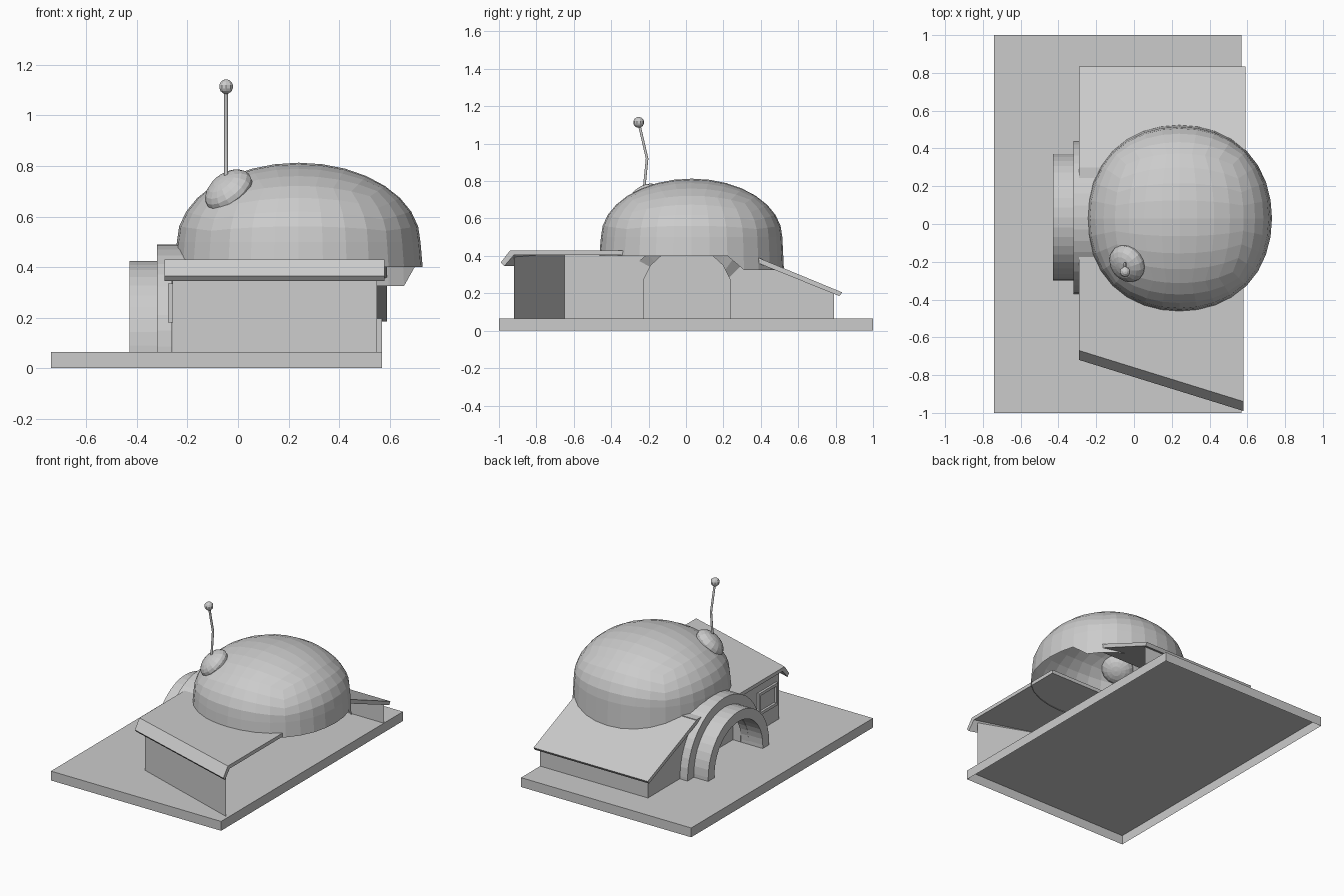
import bpy, bmesh
from math import sin, cos, tan, pi, sqrt
from mathutils import Vector

if "Cube" in bpy.data.objects:
    bpy.data.objects.remove(bpy.data.objects["Cube"])


def make(name, verts, faces):
    me = bpy.data.meshes.new(name)
    me.from_pydata([tuple(v) for v in verts], [], faces)
    ob = bpy.data.objects.new(name, me)
    bpy.context.collection.objects.link(ob)
    return ob


def from_bm(name, bm):
    ob = make(name, [], [])
    bm.to_mesh(ob.data)
    bm.free()
    return ob


def prism(name, bottom, top):
    """Closed solid between two matching outlines."""
    n = len(bottom)
    faces = [[i, (i + 1) % n, n + (i + 1) % n, n + i] for i in range(n)]
    ob = make(name, bottom + top, faces + [list(range(n))[::-1], list(range(n, 2 * n))])
    bm = bmesh.new()
    bm.from_mesh(ob.data)
    bmesh.ops.recalc_face_normals(bm, faces=bm.faces)
    bm.to_mesh(ob.data)
    bm.free()
    return ob


def slab(name, pts, z0, z1):
    return prism(name, [(x, y, z0) for x, y in pts], [(x, y, z1) for x, y in pts])


def box(name, x0, x1, y0, y1, z0, z1):
    return slab(name, [(x0, y0), (x1, y0), (x1, y1), (x0, y1)], z0, z1)


def arc(r, zc, yc=0.035, n=20):
    """Arch outline as (y, z), with short straight legs to the ground."""
    pts = [(yc - r * cos(pi * i / n), zc + r * sin(pi * i / n)) for i in range(n + 1)]
    return [(yc - r, G)] + pts + [(yc + r, G)]


G = 0.065

# ground plate, open underneath
base = box("base_plate", -0.74, 0.57, -1, 1, 0, G)
bm = bmesh.new()
bm.from_mesh(base.data)
bmesh.ops.delete(bm, geom=[f for f in bm.faces if f.normal.z < -0.9], context='FACES_ONLY')
bm.to_mesh(base.data)
bm.free()

# thin walls, right side left open
make("front_wall", [(-0.26, -0.65, G), (0.55, -0.92, G), (0.55, -0.92, 0.405), (-0.26, -0.65, 0.405)],
     [[0, 1, 2, 3]])
make("back_wall", [(0.57, 0.79, G), (-0.26, 0.79, G), (-0.26, 0.79, 0.205), (0.57, 0.79, 0.205)],
     [[0, 1, 2, 3]])
door = [(-0.23, G), (-0.23, 0.27), (-0.19, 0.35), (-0.13, 0.405),
        (0.14, 0.405), (0.2, 0.35), (0.24, 0.27), (0.24, G)]
left = [(-0.65, G)] + door[:4] + [(-0.65, 0.405)]
right = [(0.79, G), (0.79, 0.205), (0.29, 0.4)] + door[4:]
for name, pts in (("left_wall_front", left), ("left_wall_back", right)):
    make(name, [(-0.26, y, z) for y, z in pts], [list(range(len(pts)))])

# recessed doorway
n = len(door)
make("door_niche", [(-0.26, y, z) for y, z in door] + [(-0.2, y, z) for y, z in door],
     [[i, i + 1, n + i + 1, n + i] for i in range(n - 1)] + [list(range(n, 2 * n))])

# stepped entrance arches
def arch(name, x0, x1, ro, ri, zc):
    a, b = arc(ro, zc), arc(ri, zc)
    n = len(a)
    v = [(x, y, z) for x in (x0, x1) for ring in (a, b) for y, z in ring]
    f = []
    for i in range(n - 1):
        j = i + 1
        f += [[i, j, n + j, n + i], [2*n + i, 3*n + i, 3*n + j, 2*n + j],
              [i, 2*n + i, 2*n + j, j], [n + i, n + j, 3*n + j, 3*n + i]]
    f += [[0, n, 3*n, 2*n], [n - 1, 3*n - 1, 4*n - 1, 2*n - 1]]
    return make(name, v, f)

arch("outer_arch", -0.43, -0.32, 0.335, 0.265, 0.09)
inner = arch("inner_arch", -0.32, -0.2, 0.405, 0.265, 0.085)
for v in inner.data.vertices:
    if v.co.x > -0.3 and v.co.z < 0.4:
        v.co.x = -0.262

# window frame on the left wall
y0, y1, z0, z1, t = -0.62, -0.41, 0.18, 0.335, 0.02
box("window_sill", -0.276, -0.258, y0, y1, z0, z0 + t)
box("window_head", -0.276, -0.258, y0, y1, z1 - t, z1)
for i, y in enumerate((y0, y1 - t)):
    box(f"window_jamb_{i}", -0.276, -0.258, y, y + t, z0 + t, z1 - t)

# flat roof, folded eave and sloping back roof
slab("flat_roof", [(-0.29, -0.67), (0.58, -0.94), (0.58, -0.13), (-0.18, -0.13),
                   (-0.18, 0.3), (-0.29, 0.3)], 0.405, 0.43)
eave = [(0, 0.43), (-0.05, 0.365), (-0.032, 0.345), (0.02, 0.405)]
prism("front_eave", [(-0.29, -0.67 + y, z) for y, z in eave],
      [(0.58, -0.94 + y, z) for y, z in eave])
slope = [(0.29, 0.43), (0.29, 0.4), (0.82, 0.185), (0.835, 0.205)]
prism("back_roof", [(-0.29, y, z) for y, z in slope], [(0.59, y, z) for y, z in slope])

# main dome: upper half of a cube sphere plus a skirt, open below
bm = bmesh.new()
bmesh.ops.create_cube(bm, size=2)
bmesh.ops.subdivide_edges(bm, edges=bm.edges[:], cuts=7, use_grid_fill=True)
bmesh.ops.delete(bm, geom=[v for v in bm.verts if v.co.z < -0.01], context='VERTS')
for v in bm.verts:
    p = Vector([tan(c * pi / 4) for c in v.co]).normalized()
    h = p.x * p.x + p.y * p.y
    k = 1 + 0.025 * (2 * p.x * p.y) ** 2 / max(h, 1e-6)
    v.co = (0.24 + 0.482 * k * p.x, 0.03 + 0.485 * k * p.y, 0.5 + 0.313 * p.z)
rim = [e for e in bm.edges if e.is_boundary]
new = bmesh.ops.extrude_edge_only(bm, edges=rim)["geom"]
for v in new:
    if isinstance(v, bmesh.types.BMVert):
        v.co.x = 0.24 + (v.co.x - 0.24) * 1.018
        v.co.y = 0.03 + (v.co.y - 0.03) * 1.018
        v.co.z = 0.325 if v.co.y > 0.3 else 0.4
bmesh.ops.recalc_face_normals(bm, faces=bm.faces)
from_bm("main_dome", bm)

# small pod lying on the dome
bm = bmesh.new()
bmesh.ops.create_uvsphere(bm, u_segments=16, v_segments=10, radius=1)
pod = from_bm("antenna_pod", bm)
pod.scale = (0.105, 0.105, 0.062)
pod.location = (-0.037, -0.21, 0.702)
pod.rotation_mode = 'QUATERNION'
pod.rotation_quaternion = Vector((-0.55, -0.42, 0.72)).to_track_quat('Z', 'Y')

# bent antenna rod with a ball tip
cu = bpy.data.curves.new("antenna_rod", 'CURVE')
cu.dimensions = '3D'
cu.bevel_depth = 0.008
cu.bevel_resolution = 1
cu.use_fill_caps = True
sp = cu.splines.new('POLY')
sp.points.add(2)
for p, co in zip(sp.points, [(-0.047, -0.225, 0.75), (-0.047, -0.208, 0.92), (-0.047, -0.252, 1.11)]):
    p.co = (*co, 1)
bpy.context.collection.objects.link(bpy.data.objects.new("antenna_rod", cu))
bm = bmesh.new()
bmesh.ops.create_uvsphere(bm, u_segments=10, v_segments=7, radius=0.029)
tip = from_bm("antenna_ball", bm)
tip.location = (-0.047, -0.253, 1.114)
